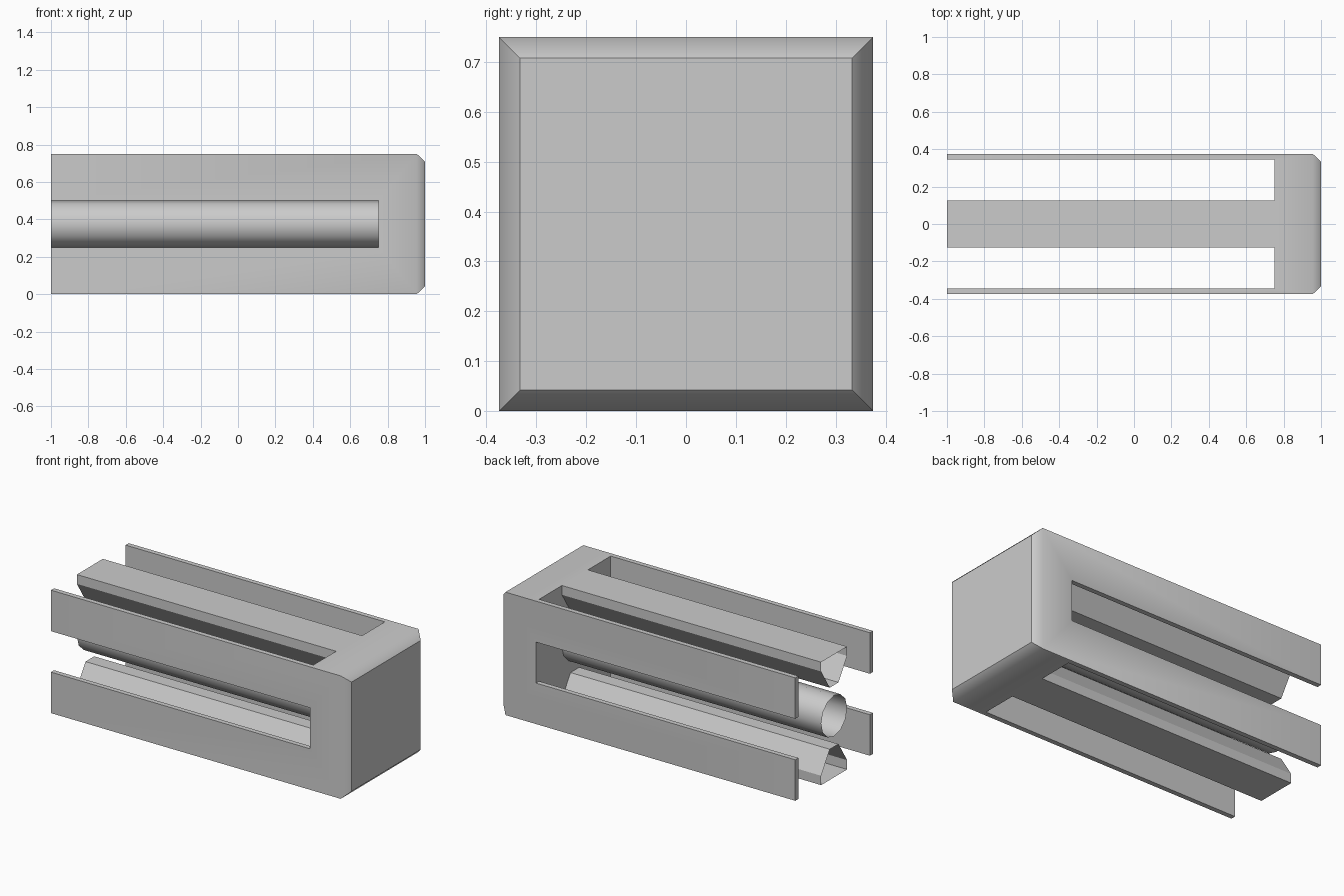
import bpy, bmesh, math

if "Cube" in bpy.data.objects:
    bpy.data.objects.remove(bpy.data.objects["Cube"])

MID = 0.375      # axis height and half width of the body
SLOT_END = 0.75  # x where the solid head begins


def loft(name, rings, cap_start=True, cap_end=True, smooth=None):
    """Bridge (x, [(y, z), ...]) sections along x into one object."""
    bm = bmesh.new()
    rows = [[bm.verts.new((x, y, z)) for y, z in pts] for x, pts in rings]
    n = len(rows[0])
    for a, b in zip(rows, rows[1:]):
        for i in range(n):
            j = (i + 1) % n
            bm.faces.new((a[i], b[i], b[j], a[j]))
    if cap_start:
        bm.faces.new(rows[0])
    if cap_end:
        bm.faces.new(rows[-1][::-1])
    bmesh.ops.recalc_face_normals(bm, faces=bm.faces)
    me = bpy.data.meshes.new(name)
    bm.to_mesh(me)
    bm.free()
    ob = bpy.data.objects.new(name, me)
    bpy.context.collection.objects.link(ob)
    if smooth:
        shade(ob, smooth)
    return ob


def shade(ob, degrees):
    bpy.ops.object.select_all(action='DESELECT')
    ob.select_set(True)
    bpy.context.view_layer.objects.active = ob
    bpy.ops.object.shade_smooth_by_angle(angle=math.radians(degrees))


def rect(hy, z0, z1):
    return [(-hy, z0), (hy, z0), (hy, z1), (-hy, z1)]


def cut(ob, cutter):
    bpy.context.view_layer.objects.active = ob
    mod = ob.modifiers.new("cut", 'BOOLEAN')
    mod.operation, mod.solver, mod.object = 'DIFFERENCE', 'EXACT', cutter
    bpy.ops.object.modifier_apply(modifier=mod.name)
    bpy.data.objects.remove(cutter)


# body: long box with a chamfered end
full, inset = rect(MID, 0, 0.75), rect(MID - 0.042, 0.042, 0.708)
body = loft("body", [(-1, full), (0.956, full), (1, inset)])

# open cavity between the side plates, then the long side slots
cut(body, loft("cavity_cutter", [(-1.5, rect(0.345, -0.5, 1.5)), (SLOT_END, rect(0.345, -0.5, 1.5))]))
cut(body, loft("slot_cutter", [(-1.5, rect(0.8, 0.25, 0.5)), (SLOT_END, rect(0.8, 0.25, 0.5))]))
shade(body, 45)

# tapered rails above and below the tube, hollow at the open end
low = [(-0.125, 0), (0.125, 0), (0.125, 0.057), (0.042, 0.187), (-0.042, 0.187), (-0.125, 0.057)]
high = [(y, 0.75 - z) for y, z in low]
for name, prof in (("bottom_rail", low), ("top_rail", high)):
    loft(name, [(-1, prof), (SLOT_END, prof)], cap_start=False, cap_end=False)

# central tube
N = 12
ring = [(0.125 * math.cos(2 * math.pi * i / N), MID + 0.125 * math.sin(2 * math.pi * i / N)) for i in range(N)]
loft("centre_tube", [(-1, ring), (SLOT_END, ring)], cap_start=False, cap_end=False, smooth=40)
